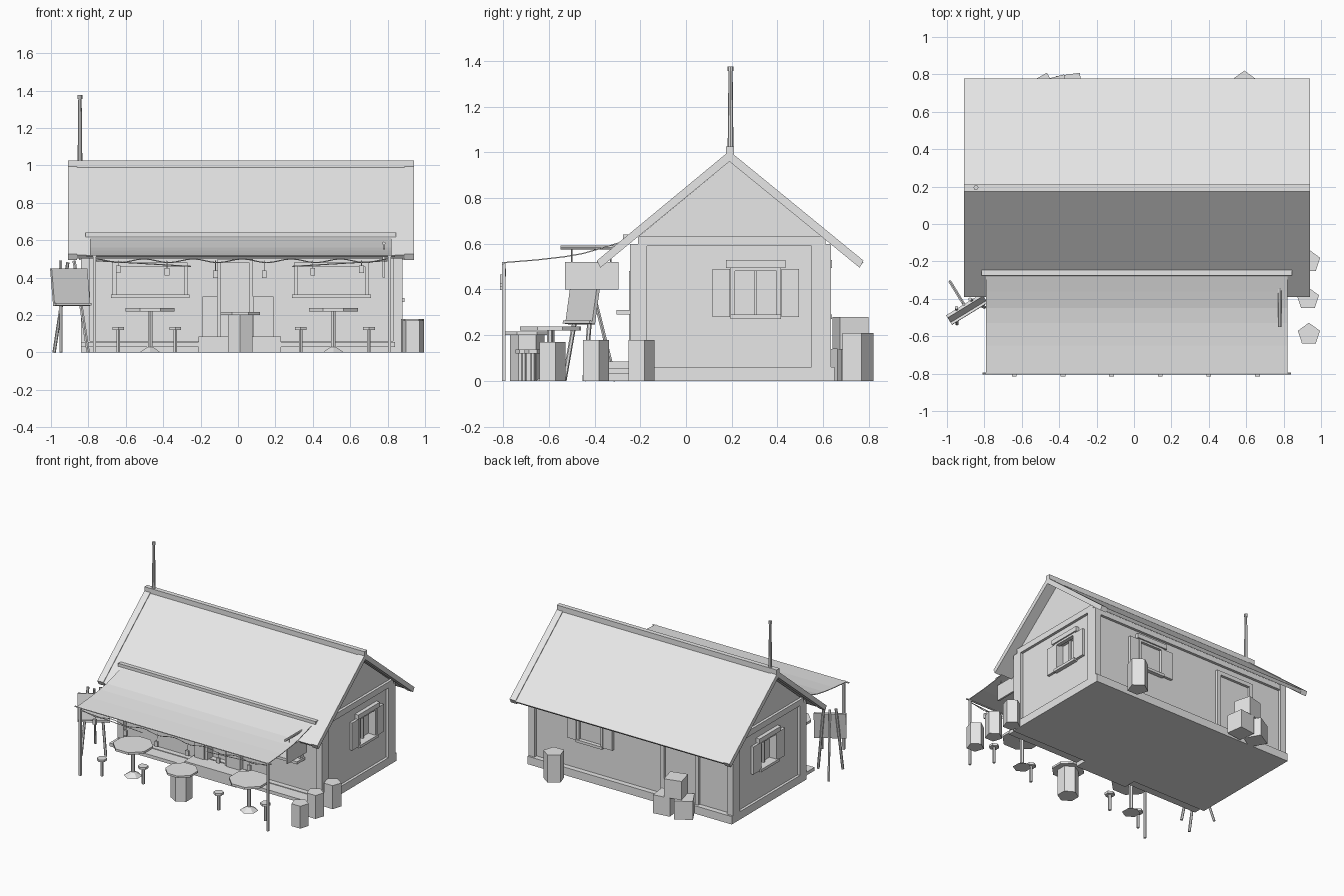
import bpy, bmesh, math
from mathutils import Matrix, Vector

cube = bpy.data.objects.get("Cube")
if cube:
    bpy.data.objects.remove(cube, do_unlink=True)

mat = bpy.data.materials.new("light_grey")
mat.use_nodes = True
mat.diffuse_color = (0.8, 0.8, 0.8, 1)
mat.node_tree.nodes["Principled BSDF"].inputs["Base Color"].default_value = (0.8, 0.8, 0.8, 1)
EYE = Matrix.Identity(4)


def finish(name, bm, M=EYE):
    bm.transform(M)
    bmesh.ops.recalc_face_normals(bm, faces=bm.faces)
    me = bpy.data.meshes.new(name)
    bm.to_mesh(me)
    bm.free()
    me.materials.append(mat)
    ob = bpy.data.objects.new(name, me)
    bpy.context.scene.collection.objects.link(ob)
    return ob


def box(name, x, y, z, M=EYE):
    bm = bmesh.new()
    bmesh.ops.create_cube(bm, size=1)
    for v in bm.verts:
        for i, (a, b) in enumerate((x, y, z)):
            v.co[i] = (a + b) / 2 + v.co[i] * (b - a)
    return finish(name, bm, M)


def prism(name, n, r, x, y, z0, z1, r_top=None, turn=0):
    bm = bmesh.new()
    bmesh.ops.create_cone(bm, segments=n, radius1=r, radius2=r if r_top is None else r_top,
                          depth=z1 - z0, cap_ends=True)
    M = Matrix.Translation((x, y, (z0 + z1) / 2)) @ Matrix.Rotation(math.radians(turn), 4, 'Z')
    return finish(name, bm, M)


def rod(name, a, b, r, n=6):
    a, b = Vector(a), Vector(b)
    bm = bmesh.new()
    bmesh.ops.create_cone(bm, segments=n, radius1=r, radius2=r, depth=(b - a).length, cap_ends=True)
    turn = (b - a).to_track_quat('Z', 'Y').to_matrix().to_4x4()
    return finish(name, bm, Matrix.Translation((a + b) / 2) @ turn)


def extrude_x(name, profile, x0, x1):
    bm = bmesh.new()
    face = bm.faces.new([bm.verts.new((x0, y, z)) for y, z in profile])
    out = bmesh.ops.extrude_face_region(bm, geom=[face])
    bmesh.ops.translate(bm, vec=(x1 - x0, 0, 0),
                        verts=[g for g in out["geom"] if isinstance(g, bmesh.types.BMVert)])
    return finish(name, bm)


def wall_frame(x, y, degrees):
    # local x runs along the wall, local -y points outwards
    return Matrix.Translation((x, y, 0)) @ Matrix.Rotation(math.radians(degrees), 4, 'Z')


# House body
L, R, F, B, RIDGE = -0.82, 0.86, -0.21, 0.61, 0.19
body = extrude_x("house_body", [(F, 0.03), (B, 0.03), (B, 0.62), (RIDGE, 0.96), (F, 0.63)], L, R)
box("foundation", (-0.84, 0.88), (-0.25, 0.65), (0, 0.06))
cutters = []


def opening(M, half, z0, z1):
    cutters.append(box("cutter", (-half, half), (-0.05, 0.04), (z0, z1), M))


def trim(name, M, half, z0, z1, t=0.02, out=0.02):
    for s in (-1, 1):
        a, b = sorted((s * half, s * (half + t)))
        box(name + "_side", (a, b), (-out, 0.01), (z0, z1), M)
    box(name + "_top", (-half - t, half + t), (-out, 0.01), (z1, z1 + t), M)


def shuttered_window(name, M):
    opening(M, 0.09, 0.29, 0.49)
    trim(name + "_frame", M, 0.09, 0.29, 0.48)
    box(name + "_sill", (-0.11, 0.11), (-0.03, 0.01), (0.27, 0.29), M)
    box(name + "_lintel", (-0.13, 0.13), (-0.03, 0.01), (0.495, 0.53), M)
    for s in (-1, 1):
        a, b = sorted((s * 0.112, s * 0.19))
        box(name + "_shutter", (a, b), (-0.02, 0.01), (0.28, 0.49), M)
    box(name + "_mullion", (-0.006, 0.006), (0.02, 0.035), (0.29, 0.49), M)


shuttered_window("right_window", wall_frame(R, 0.305, 90))
shuttered_window("left_window", wall_frame(L, 0.2, -90))
shuttered_window("back_window", wall_frame(0.37, B, 180))

# Wide front windows
for x in (-0.47, 0.5):
    M = wall_frame(x, F, 0)
    opening(M, 0.18, 0.31, 0.46)
    trim("front_window_frame", M, 0.18, 0.31, 0.46, 0.02, 0.04)
    box("front_window_sill", (-0.21, 0.21), (-0.095, 0.01), (0.29, 0.31), M)

# Doors and steps
M = wall_frame(-0.385, B, 180)
opening(M, 0.13, 0.06, 0.48)
trim("back_door_frame", M, 0.13, 0.06, 0.48, 0.03)
M = wall_frame(-0.015, F, 0)
opening(M, 0.075, 0.085, 0.48)
trim("front_door_frame", M, 0.075, 0.085, 0.48, 0.02, 0.03)
for x0, x1 in ((-0.19, -0.11), (0.08, 0.19)):
    box("front_low_panel", (x0, x1), (-0.25, F), (0.085, 0.3))
box("front_step", (-0.21, 0.23), (-0.345, -0.22), (0, 0.085))
box("porch_ledge", (-0.84, 0.84), (-0.345, -0.22), (0.03, 0.055))

# Cut the openings
for c in cutters:
    mod = body.modifiers.new("opening", 'BOOLEAN')
    mod.operation, mod.object, mod.solver = 'DIFFERENCE', c, 'EXACT'
bpy.context.view_layer.update()
cut = bpy.data.meshes.new_from_object(body.evaluated_get(bpy.context.evaluated_depsgraph_get()))
body.modifiers.clear()
body.data = cut
for c in cutters:
    bpy.data.objects.remove(c, do_unlink=True)

# Timber posts and beams
for x0, x1 in ((L - 0.02, L + 0.03), (R - 0.03, R + 0.02)):
    for y0, y1 in ((F - 0.035, F + 0.04), (B - 0.06, B + 0.025)):
        box("corner_post", (x0, x1), (y0, y1), (0.06, 0.6))
    box("gable_beam", (x0, x1), (F, B), (0.59, 0.635))
box("front_beam", (L, R), (F - 0.03, F), (0.56, 0.6))
box("back_beam", (L, R), (B, B + 0.02), (0.56, 0.6))

# Roof
slope = [(-0.39, 0.52), (RIDGE, 1.0), (0.777, 0.52), (0.76, 0.503), (RIDGE, 0.968), (-0.375, 0.503)]
extrude_x("roof_panels", slope, -0.86, 0.89)
for x0, x1 in ((-0.91, -0.86), (0.89, 0.94)):
    extrude_x("barge_board", [(y, z + (0.006 if i < 3 else -0.008)) for i, (y, z) in enumerate(slope)], x0, x1)
box("ridge_cap", (-0.91, 0.94), (0.175, 0.21), (0.985, 1.025))
prism("roof_pole", 8, 0.013, -0.845, 0.195, 1.0, 1.36, 0.009)
prism("pole_cap", 8, 0.013, -0.845, 0.195, 1.355, 1.375)

# Awning with its supports
sag = [(-0.26, 0.617), (-0.36, 0.586), (-0.45, 0.56), (-0.53, 0.546), (-0.65, 0.532), (-0.8, 0.52)]
extrude_x("awning_cloth", sag + [(y, z - 0.005) for y, z in reversed(sag)], -0.79, 0.82)
box("awning_roller", (-0.815, 0.845), (-0.275, -0.24), (0.617, 0.64))
rod("awning_front_bar", (-0.81, -0.8, 0.515), (0.84, -0.8, 0.515), 0.006)
for x in (-0.768, 0.81):
    box("awning_post", (x - 0.008, x + 0.008), (-0.806, -0.79), (0, 0.52))
for a, b in ((-0.76, -0.25), (0.8, 0.29)):
    rod("awning_brace", (a, -0.79, 0.49), (b, -0.79, 0.46), 0.003)

# Light string and lanterns
N = 48
wave = [(-0.765 + 1.575 * i / N, -0.8, 0.49 + 0.01 * math.cos(i / N * 12 * math.pi)) for i in range(N + 1)]
for a, b in zip(wave, wave[1:]):
    rod("light_string", a, b, 0.003, 4)
for i in range(6):
    x = -0.64 + 0.26 * i
    z = 0.41 + 0.014 * abs(i - 2.5)
    box("lantern", (x - 0.013, x + 0.013), (-0.815, -0.8), (z - 0.02, z + 0.02))
    rod("lantern_cord", (x, -0.803, z), (x, -0.8, 0.49), 0.002, 4)

# Hanging sign
rod("sign_rod", (0.78, -0.55, 0.583), (0.78, -0.28, 0.583), 0.009, 8)
box("hanging_sign", (0.773, 0.787), (-0.53, -0.295), (0.4, 0.52))
for y in (-0.5, -0.33):
    rod("sign_cord", (0.78, y, 0.51), (0.78, y, 0.583), 0.003, 4)

# Tables, stools and barrel table
for x, y in ((-0.47, -0.59), (0.51, -0.595)):
    prism("table_top", 8, 0.142, x, y, 0.22, 0.237, turn=22.5)
    prism("table_leg", 6, 0.014, x, y, 0.02, 0.22)
    prism("table_foot", 6, 0.065, x, y, 0, 0.03, 0.015)
for x, y in ((-0.64, -0.72), (-0.335, -0.66), (0.335, -0.71), (0.7, -0.67)):
    prism("stool_seat", 6, 0.036, x, y, 0.12, 0.137)
    prism("stool_leg", 6, 0.011, x, y, 0, 0.12)
prism("barrel_table_body", 6, 0.075, 0.012, -0.695, 0, 0.2)
prism("barrel_table_top", 8, 0.115, 0.012, -0.695, 0.2, 0.215, turn=22.5)

# Barrels and crates
for x, y, r, h in ((0.935, -0.2, 0.063, 0.178), (0.93, -0.4, 0.062, 0.178),
                   (0.935, -0.59, 0.062, 0.17), (0.59, 0.745, 0.075, 0.21)):
    prism("barrel", 5, r, x, y, 0, h)
for x, y, z, turn in ((-0.49, 0.72, 0, 30), (-0.345, 0.735, 0, 8), (-0.42, 0.72, 0.14, 15)):
    box("crate", (-0.065, 0.065), (-0.065, 0.065), (z, z + 0.14), wall_frame(x, y, turn))

# Easel with a leaning board
E = wall_frame(-0.897, -0.45, 31.5)
for u in (-0.085, 0.085):
    rod("easel_leg", E @ Vector((u, -0.045, 0)), E @ Vector((u * 0.5, 0.03, 0.49)), 0.01)
rod("easel_back_leg", E @ Vector((0, 0.165, 0)), E @ Vector((0, 0.025, 0.48)), 0.009)
tilt = E @ Matrix.Translation((0, -0.01, 0.26)) @ Matrix.Rotation(math.radians(-9), 4, 'X')
box("easel_board", (-0.112, 0.112), (-0.012, 0.004), (0, 0.19), tilt)
box("easel_shelf", (-0.112, 0.112), (-0.025, 0.004), (-0.012, 0), tilt)
